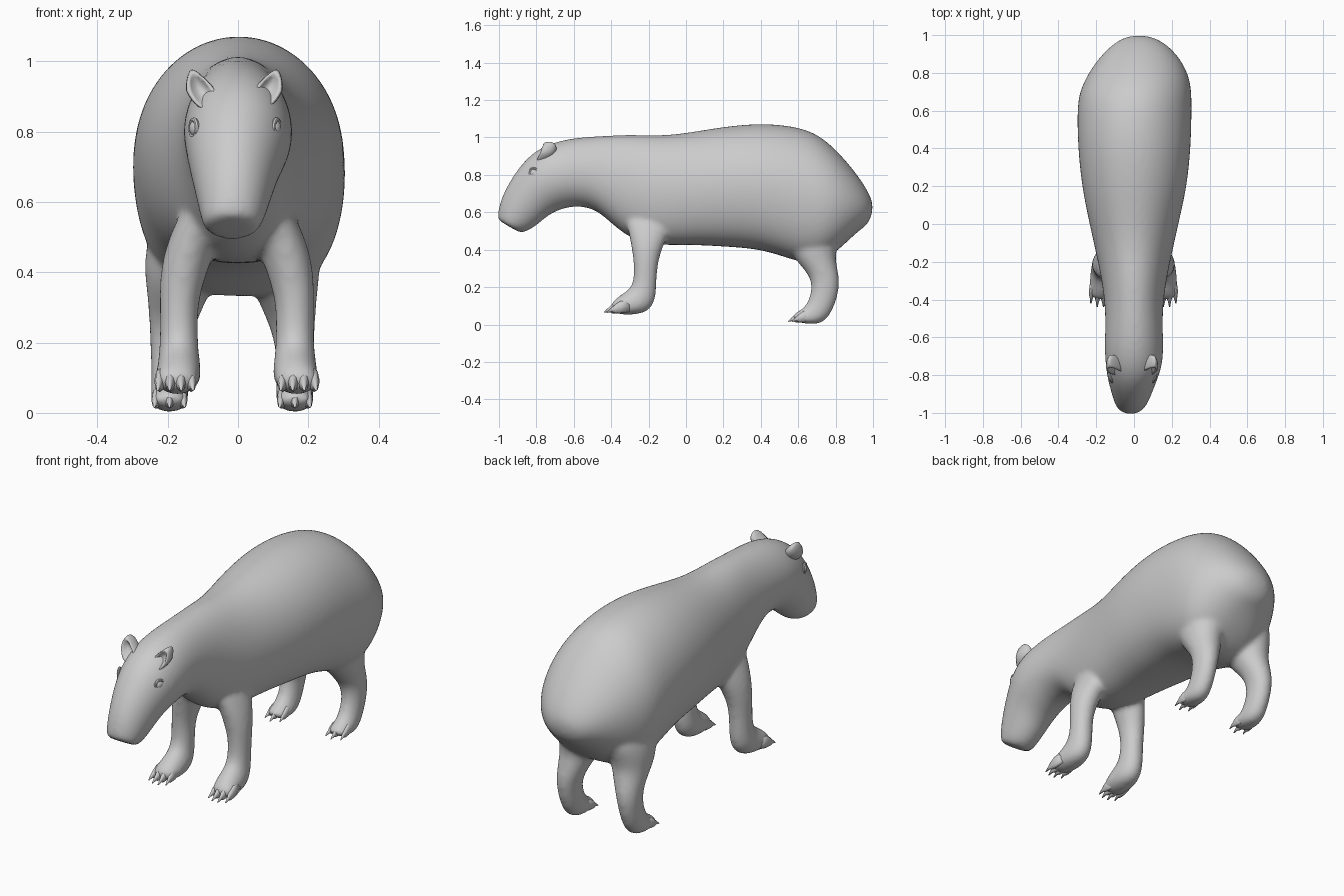
import bpy, bmesh, math
from mathutils import Matrix

if "Cube" in bpy.data.objects:
    bpy.data.objects.remove(bpy.data.objects["Cube"])

fur = bpy.data.materials.new("plain grey")
fur.use_nodes = True
GREY = (0.6, 0.6, 0.6, 1)
fur.diffuse_color = GREY
fur.node_tree.nodes["Principled BSDF"].inputs["Base Color"].default_value = GREY


def loft(bm, rows, sides=20):
    """Skin oval rings; each row is x, upper edge (y, z), lower edge (y, z), half width
    and, if given, the exponent that fills out the lower half."""
    rings = []
    for x, ya, za, yb, zb, w, *fill in rows:
        ring = []
        for i in range(sides):
            a = 2 * math.pi * i / sides
            t = (1 - math.cos(a)) / 2
            s = math.sin(a)
            if fill and t > .5:
                s = math.copysign(abs(s) ** fill[0], s)
            ring.append(bm.verts.new((x + w * s, ya + (yb - ya) * t, za + (zb - za) * t)))
        rings.append(ring)
    for r, s in zip(rings, rings[1:]):
        for i in range(sides):
            j = (i + 1) % sides
            bm.faces.new((r[i], r[j], s[j], s[i]))
    bm.faces.new(rings[0][::-1])
    bm.faces.new(rings[-1])


def finish(bm, name):
    bmesh.ops.recalc_face_normals(bm, faces=bm.faces)
    mesh = bpy.data.meshes.new(name)
    bm.to_mesh(mesh)
    bm.free()
    mesh.materials.append(fur)
    mesh.polygons.foreach_set("use_smooth", [True] * len(mesh.polygons))
    ob = bpy.data.objects.new(name, mesh)
    bpy.context.collection.objects.link(ob)
    return ob


# Head, neck, trunk and rump, from the nose backwards
trunk = [
    (-.018, -1.01, .56, -.895, .495, .07), (-.018, -1.008, .575, -.885, .492, .08),
    (-.015, -1.0, .64, -.85, .495, .093), (-.012, -.965, .73, -.79, .535, .11),
    (-.008, -.895, .84, -.73, .59, .133), (0, -.82, .922, -.66, .62, .152),
    (0, -.72, .973, -.58, .635, .157), (0, -.6, 1.0, -.48, .615, .152),
    (0, -.45, 1.01, -.4, .54, .155, .9), (0, -.3, 1.018, -.29, .45, .172, .78),
    (0, -.13, 1.01, -.15, .42, .205, .72), (0, .03, 1.03, .03, .425, .243, .72),
    (.002, .2, 1.06, .2, .415, .28, .7), (.002, .4, 1.08, .4, .402, .3, .66),
    (.002, .58, 1.063, .55, .35, .304, .62), (.005, .7, 1.025, .66, .32, .302, .62),
    (.02, .8, .94, .75, .345, .277, .7), (.028, .9, .825, .84, .42, .222, .8),
    (.03, .975, .715, .92, .5, .148, .9), (.025, 1.008, .63, .978, .535, .065),
]
front_leg = [
    (-.08, -.34, .62, -.06, .62, .05), (-.045, -.315, .52, -.085, .5, .072),
    (-.018, -.295, .43, -.125, .41, .071), (0, -.28, .33, -.15, .33, .057),
    (0, -.28, .25, -.157, .23, .054), (0, -.295, .195, -.16, .12, .058),
    (0, -.335, .17, -.21, .055, .066), (.005, -.375, .14, -.33, .05, .064),
    (.01, -.405, .11, -.395, .06, .05),
]
hind_leg = [
    (-.06, .5, .58, .86, .58, .1), (-.035, .53, .44, .825, .45, .112),
    (-.028, .585, .34, .795, .37, .095), (-.014, .655, .27, .815, .29, .073),
    (0, .675, .2, .825, .2, .056), (0, .655, .13, .795, .09, .052),
    (0, .63, .09, .74, 0, .055), (0, .59, .065, .65, 0, .054),
    (0, .565, .05, .58, .015, .044),
]


def place(rows, side, x):
    return [(side * (x + r[0]),) + r[1:] for r in rows]


# side, front foot x, hind foot x, eye x, ear x
SIDES = [(1, .162, .162, .104, .084), (-1, .168, .195, .12, .105)]

bm = bmesh.new()
loft(bm, trunk, 28)
for side, fx, hx, ex, ear in SIDES:
    loft(bm, place(front_leg, side, fx))
    loft(bm, place(hind_leg, side, hx))
body = finish(bm, "body")
sub = body.modifiers.new("round", "SUBSURF")
sub.levels = sub.render_levels = 2
blend = body.modifiers.new("blend", "REMESH")
blend.mode = "VOXEL"
blend.voxel_size = .011
blend.use_smooth_shade = True
soft = body.modifiers.new("soften", "SMOOTH")
soft.factor, soft.iterations = .5, 14


def toes(name, side, x, y, z, count, spread, size):
    """Fan of tapered toes ending in claws."""
    bm = bmesh.new()
    for i in range(count):
        u = 2 * i / (count - 1) - 1
        cx = side * x + u * spread
        push = .02 * u * u
        rows = []
        for d, top, low, w in ((.05, .08, .01, .017), (0, .07, 0, .018), (-.03, .05, 0, .014),
                               (-.045, .036, .008, .009), (-.075, .008, .003, .003)):
            rows.append((cx - u * d * .1, y + push + d * size, z + top * size,
                         y + push + d * size, z + low * size, w * size))
        loft(bm, rows, 8)
    finish(bm, name)


for side, fx, hx, ex, ear in SIDES:
    word = "left" if side > 0 else "right"
    toes(word + "_front_toes", side, fx + .01, -.37, .06, 4, .043, .95)
    toes(word + "_hind_toes", side, hx, .61, .012, 3, .036, .85)

    # Eyeball with a raised lid ring
    turn = Matrix.Translation((side * ex, -.812, .81)) @ Matrix.Rotation(side * math.radians(-22), 4, "Z")
    bm = bmesh.new()
    bmesh.ops.create_uvsphere(bm, u_segments=16, v_segments=10, radius=.024,
                              matrix=turn @ Matrix.Diagonal((.75, 1, 1, 1)))
    finish(bm, word + "_eye")
    bpy.ops.mesh.primitive_torus_add(major_radius=.024, minor_radius=.007,
                                     major_segments=20, minor_segments=8)
    lid = bpy.context.object
    lid.name = word + "_eyelid"
    lid.matrix_world = turn @ Matrix.Translation((side * .006, 0, 0)) @ Matrix.Rotation(math.pi / 2, 4, "Y")
    lid.data.materials.append(fur)
    bpy.ops.object.shade_smooth_by_angle()

    # Pointed ear, hollowed at the front and swept outwards and back
    bm = bmesh.new()
    bmesh.ops.create_uvsphere(bm, u_segments=20, v_segments=14, radius=1)
    for v in bm.verts:
        x, y, z = v.co
        if y < 0:
            y += 1.1 * max(0, 1 - (x * x + z * z) * 1.3)
        taper = 1 - .45 * max(z, 0)
        v.co = (side * (ear + .043 * x * taper + .025 * z), -.755 + .058 * y + .024 * z,
                .917 + .06 * z)
    finish(bm, word + "_ear")
